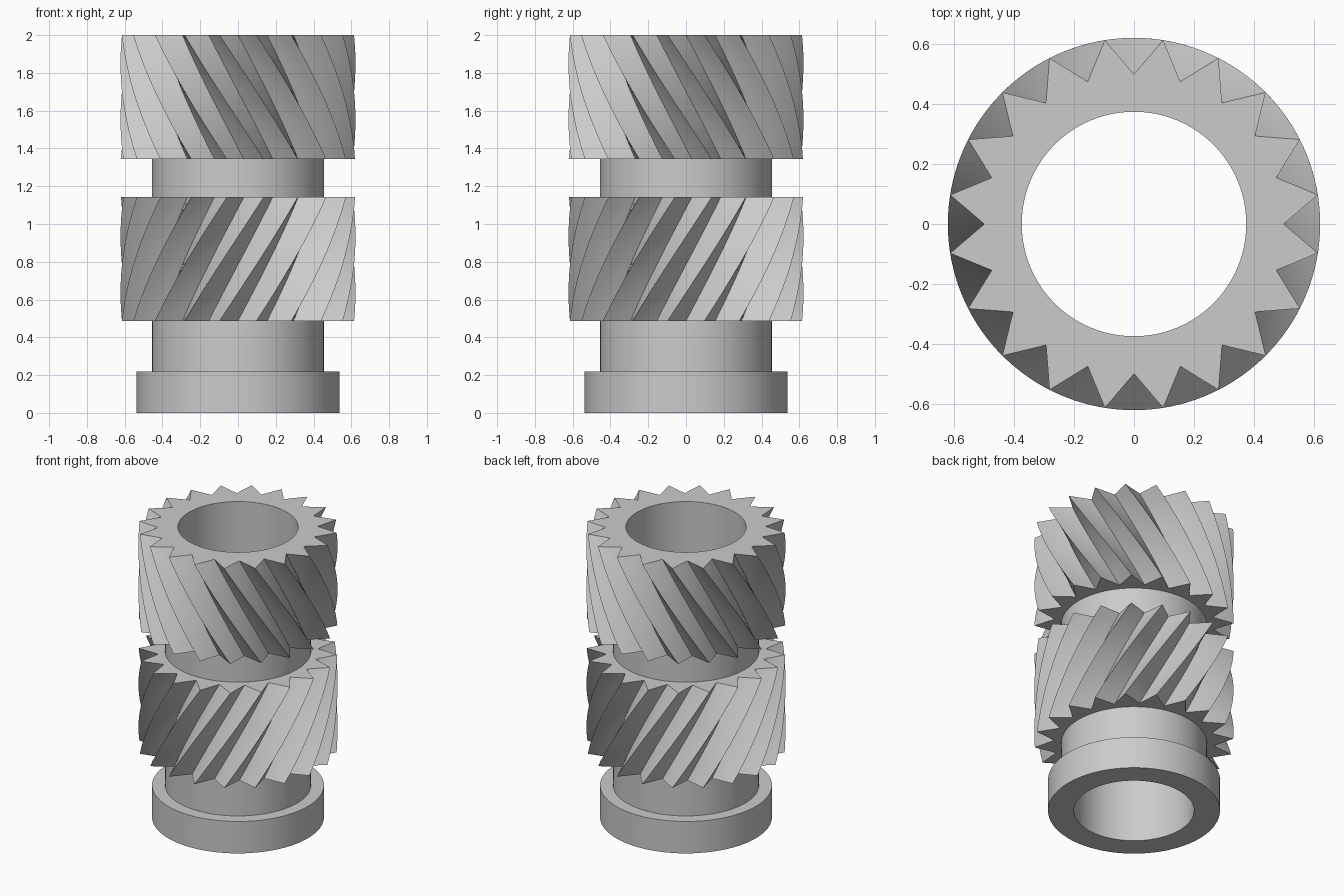
import bpy, bmesh
from math import cos, sin, radians, pi

if "Cube" in bpy.data.objects:
    bpy.data.objects.remove(bpy.data.objects["Cube"])

TEETH = 20
PER = 8                       # points per tooth
N = TEETH * PER
TIP, ROOT = 0.622, 0.5
BORE, SHAFT, FLANGE = 0.375, 0.455, 0.537
TWIST = radians(39.6)
STEPS = 14

bm = bmesh.new()
rings = []


def polar(r, a):
    return r * cos(a), r * sin(a)


def circle(r, z, phase=0.0):
    rings.append([bm.verts.new((*polar(r, phase + 2 * pi * i / N), z)) for i in range(N)])


def toothed(z, phase):
    # straight-sided V teeth: root at phase, tip half a pitch later
    half = PER // 2
    ring = []
    for k in range(2 * TEETH):
        r0, r1 = (ROOT, TIP) if k % 2 == 0 else (TIP, ROOT)
        x0, y0 = polar(r0, phase + k * pi / TEETH)
        x1, y1 = polar(r1, phase + (k + 1) * pi / TEETH)
        for j in range(half):
            t = j / half
            ring.append(bm.verts.new((x0 + (x1 - x0) * t, y0 + (y1 - y0) * t, z)))
    rings.append(ring)


def helical_gear(z0, z1, start, twist):
    for s in range(STEPS + 1):
        t = s / STEPS
        toothed(z0 + (z1 - z0) * t, start + twist * t)


# foot flange
circle(BORE, 0)
circle(FLANGE, 0)
circle(FLANGE, 0.22)
circle(SHAFT, 0.22)
# lower neck and lower gear
circle(SHAFT, 0.487)
helical_gear(0.487, 1.142, 0, TWIST)
# middle neck and upper gear with the opposite helix
circle(SHAFT, 1.142, TWIST)
circle(SHAFT, 1.343, TWIST)
helical_gear(1.343, 2.0, TWIST, -TWIST)
# top rim; the last ring joins back to the first as the bore
circle(BORE, 2.0)

for a, b in zip(rings, rings[1:] + rings[:1]):
    for i in range(N):
        j = (i + 1) % N
        bm.faces.new((a[i], a[j], b[j], b[i]))
bmesh.ops.recalc_face_normals(bm, faces=bm.faces)

mesh = bpy.data.meshes.new("double_helical_gear")
bm.to_mesh(mesh)
bm.free()
gear = bpy.data.objects.new("double_helical_gear", mesh)
bpy.context.collection.objects.link(gear)
bpy.context.view_layer.objects.active = gear
gear.select_set(True)
bpy.ops.object.shade_smooth_by_angle(angle=radians(30))
